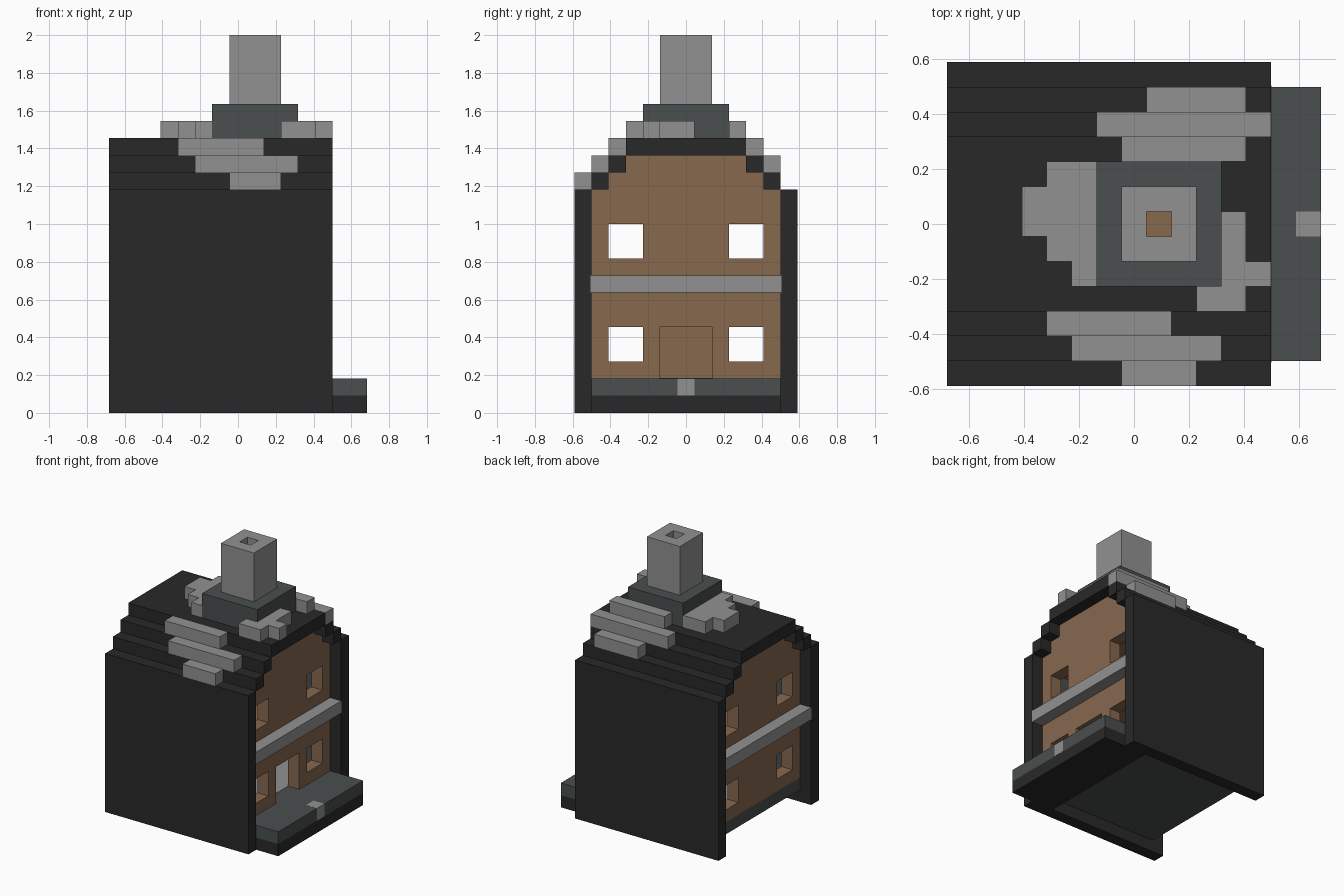
import bpy
import bmesh

old = bpy.data.objects.get("Cube")
if old:
    bpy.data.objects.remove(old, do_unlink=True)

V = 2 / 22  # edge of one building block


def material(name, rgb):
    m = bpy.data.materials.new(name)
    m.use_nodes = True
    m.diffuse_color = (*rgb, 1)
    m.node_tree.nodes["Principled BSDF"].inputs["Base Color"].default_value = (*rgb, 1)
    return m


CHARCOAL = material("charcoal", (0.022, 0.022, 0.022))
STONE = material("grey stone", (0.285, 0.285, 0.285))
SLATE = material("dark slate", (0.069, 0.077, 0.077))
WOOD = material("brown wood", (0.245, 0.139, 0.078))


def point(i, j, k):
    """Block coordinates to model space."""
    return ((i - 7.5) * V, (j - 6.5) * V, k * V)


def prism(name, mat, x, outline):
    """Extrude a (y, z) outline along x."""
    bm = bmesh.new()
    face = bm.faces.new([bm.verts.new(point(x[0], j, k)) for j, k in outline])
    out = bmesh.ops.extrude_face_region(bm, geom=[face])
    moved = [v for v in out["geom"] if isinstance(v, bmesh.types.BMVert)]
    bmesh.ops.translate(bm, verts=moved, vec=((x[1] - x[0]) * V, 0, 0))
    bmesh.ops.recalc_face_normals(bm, faces=bm.faces)
    mesh = bpy.data.meshes.new(name)
    bm.to_mesh(mesh)
    bm.free()
    if mat:
        mesh.materials.append(mat)
    ob = bpy.data.objects.new(name, mesh)
    bpy.context.collection.objects.link(ob)
    return ob


def box(name, mat, x, y, z):
    return prism(name, mat, x, [(y[0], z[0]), (y[1], z[0]), (y[1], z[1]), (y[0], z[1])])


def cut(ob, x, y, z):
    """Cut a box-shaped opening."""
    cutter = box("cutter", None, x, y, z)
    cutter.hide_render = True
    mod = ob.modifiers.new("opening", "BOOLEAN")
    mod.operation = "DIFFERENCE"
    mod.solver = "EXACT"
    mod.object = cutter
    bpy.context.view_layer.objects.active = ob
    bpy.ops.object.modifier_apply(modifier=mod.name)
    bpy.data.objects.remove(cutter, do_unlink=True)


# Base: slate floor over a charcoal front step, with a stone threshold
box("floor_slab", SLATE, (1, 15), (1, 12), (1, 2))
box("front_step", CHARCOAL, (11, 15), (1, 12), (0, 1))
box("threshold_stone", STONE, (14, 15.01), (6, 7), (1, 2.01))
box("room_floor", STONE, (2, 11), (1, 12), (2, 2.02))
box("upper_floor", WOOD, (2, 11), (1, 12), (7, 8))

# Side walls with slate inner faces, and the stepped roof
for side, j, inner in (("right", 0, 1), ("left", 12, 11.98)):
    box(side + "_side_wall", CHARCOAL, (0, 13), (j, j + 1), (0, 13))
    box(side + "_wall_lining", SLATE, (2, 11), (inner, inner + 0.02), (2, 12))
    for step in (1, 2):
        y = step if j == 0 else 12 - step
        box(f"{side}_roof_step_{step}", CHARCOAL, (0, 13), (y, y + 1), (12 + step, 13 + step))
        box(f"{side}_roof_lining_{step}", WOOD, (2, 11), (y, y + 1), (11 + step, 12 + step))
roof = box("roof_top", CHARCOAL, (0, 13), (3, 10), (15, 16))
box("attic_ceiling", WOOD, (2, 11), (3, 10), (14, 15))

# Gable walls with window openings, a door at the front, and a stone band
GABLE = [(1, 2), (12, 2), (12, 13), (11, 13), (11, 14), (10, 14), (10, 15),
         (3, 15), (3, 14), (2, 14), (2, 13), (1, 13)]
for end, i, band in (("door", 11, (12, 13.01)), ("rear", 1, (-0.01, 1))):
    wall = prism(end + "_gable_wall", WOOD, (i, i + 1), GABLE)
    for j in (2, 9):
        for k in (3, 9):
            cut(wall, (i - 0.5, i + 1.5), (j, j + 2), (k, k + 2))
    if end == "door":
        cut(wall, (i - 0.5, i + 1.5), (5, 8), (1.5, 5))
    box(end + "_stone_band", STONE, band, (0.95, 12.05), (7, 8))

# Chimney with an open flue through the roof
base = box("chimney_base", SLATE, (6, 11), (4, 9), (16, 18))
stack = box("chimney_stack", STONE, (7, 10), (5, 8), (18, 22))
for part in (roof, base, stack):
    cut(part, (8, 9), (6, 7), (14, 23))

# Loose stone patches on the roof: x range, y range, bottom height
PATCHES = [
    ((7, 10), (0, 1), 13), ((5, 11), (1, 2), 14), ((4, 9), (2, 3), 15),
    ((8, 12), (11, 12), 14), ((6, 13), (10, 11), 15), ((7, 12), (9, 10), 16),
    ((4, 6), (5, 9), 16), ((3, 4), (6, 8), 16), ((5, 6), (4, 5), 16),
    ((10, 12), (3, 4), 16), ((11, 13), (4, 5), 16), ((11, 12), (5, 7), 16),
]
for n, (x, y, k) in enumerate(PATCHES, 1):
    box(f"roof_stone_{n}", STONE, x, y, (k, k + 1))
